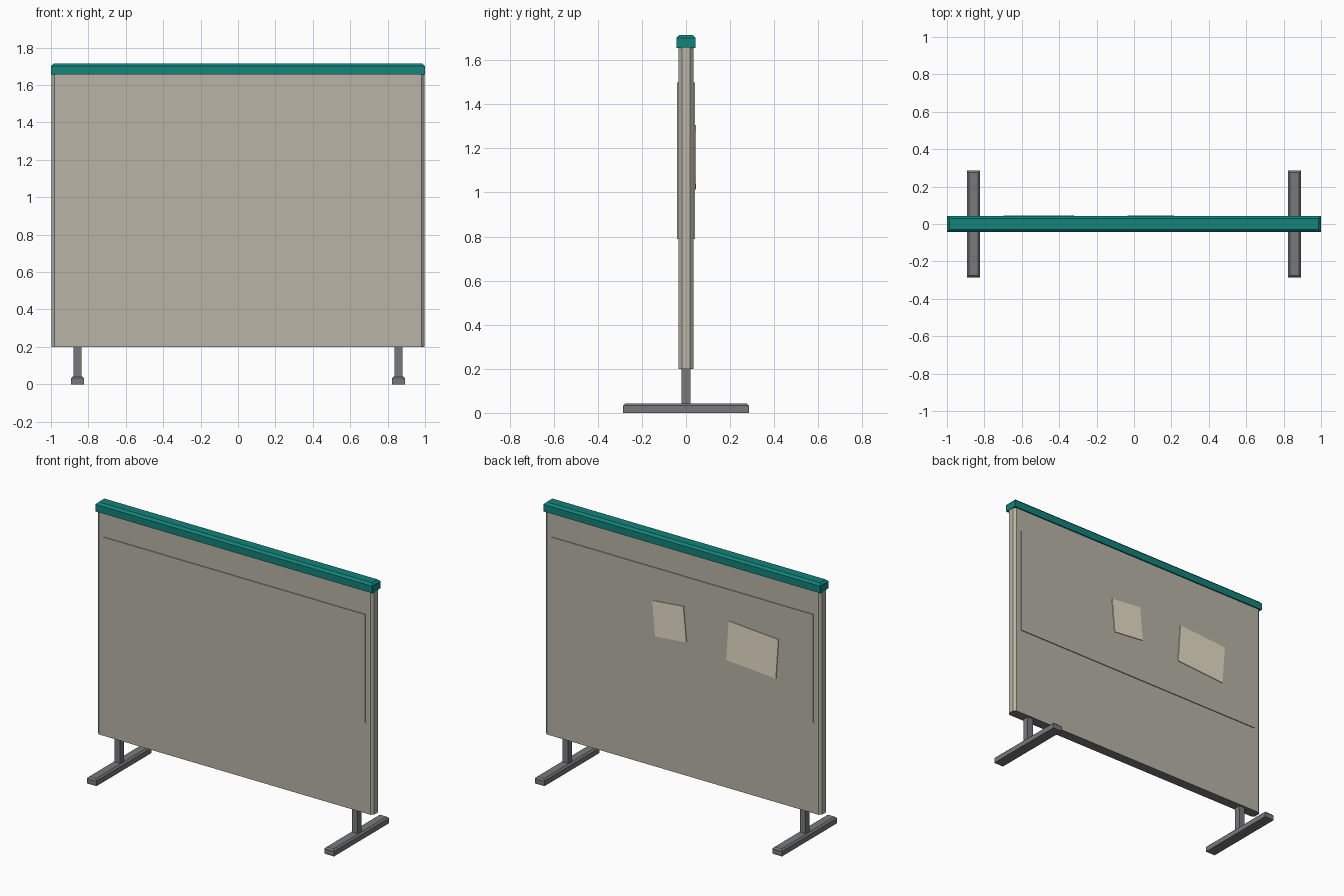
import bpy, bmesh, math

if "Cube" in bpy.data.objects:
    bpy.data.objects.remove(bpy.data.objects["Cube"])


def material(name, rgb):
    m = bpy.data.materials.new(name)
    m.diffuse_color = (*rgb, 1.0)
    m.use_nodes = True
    m.node_tree.nodes["Principled BSDF"].inputs["Base Color"].default_value = m.diffuse_color
    return m


FABRIC = material("warm grey fabric", (0.479, 0.456, 0.386))
TEAL = material("teal", (0.006, 0.227, 0.195))
METAL = material("dark grey metal", (0.188, 0.19, 0.2))
PAPER = material("cream paper", (0.84, 0.765, 0.61))


def box(name, x, y, z, mat, bevel=0.0, pick=None, turn=0.0):
    """Box from (min, max) ranges; bevels the edges that pick(a, b) selects."""
    size = [r[1] - r[0] for r in (x, y, z)]
    bm = bmesh.new()
    bmesh.ops.create_cube(bm, size=1.0)
    for v in bm.verts:
        v.co = [c * s for c, s in zip(v.co, size)]
    if bevel:
        edges = [e for e in bm.edges if pick(e.verts[0].co, e.verts[1].co)]
        bmesh.ops.bevel(bm, geom=edges, offset=bevel, segments=1,
                        affect='EDGES', profile=0.5)
    mesh = bpy.data.meshes.new(name)
    bm.to_mesh(mesh)
    bm.free()
    mesh.materials.append(mat)
    ob = bpy.data.objects.new(name, mesh)
    ob.location = [(r[0] + r[1]) / 2 for r in (x, y, z)]
    ob.rotation_euler.y = math.radians(turn)
    bpy.context.collection.objects.link(ob)
    return ob


def top_edges(a, b):
    return a.z > 0 and b.z > 0


def upright_edges(a, b):
    return abs(a.z - b.z) > 1e-4


# Main board with chamfered upright edges and a dark underside
board = box("board", (-0.997, 0.997), (-0.034, 0.034), (0.2, 1.66), FABRIC,
            0.015, upright_edges)
board.data.materials.append(METAL)
for f in board.data.polygons:
    if f.normal.z < -0.9:
        f.material_index = 1

# Slightly raised pin panels on both faces
for side, name in ((-1, "front_pin_panel"), (1, "back_pin_panel")):
    y = sorted((side * 0.03, side * 0.04))
    box(name, (-0.945, 0.945), y, (0.79, 1.5), FABRIC)

# Top cap rail
box("top_cap", (-1.0, 1.0), (-0.043, 0.043), (1.655, 1.715), TEAL,
    0.014, top_edges)

# Posts and feet
for side, name in ((-1, "left"), (1, "right")):
    c = side * 0.858
    box(name + "_post", (c - 0.021, c + 0.021), (-0.02, 0.02), (0.035, 0.21), METAL)
    box(name + "_foot", (c - 0.035, c + 0.035), (-0.285, 0.285), (0, 0.043), METAL,
        0.01, top_edges)

# Tilted paper notes pinned to the back
for name, cx, cz, w, h, turn in (("small_note", 0.09, 1.18, 0.227, 0.23, 5.5),
                                 ("large_note", -0.51, 1.155, 0.36, 0.26, -4)):
    box(name, (cx - w / 2, cx + w / 2), (0.038, 0.045),
        (cz - h / 2, cz + h / 2), PAPER, turn=turn)
